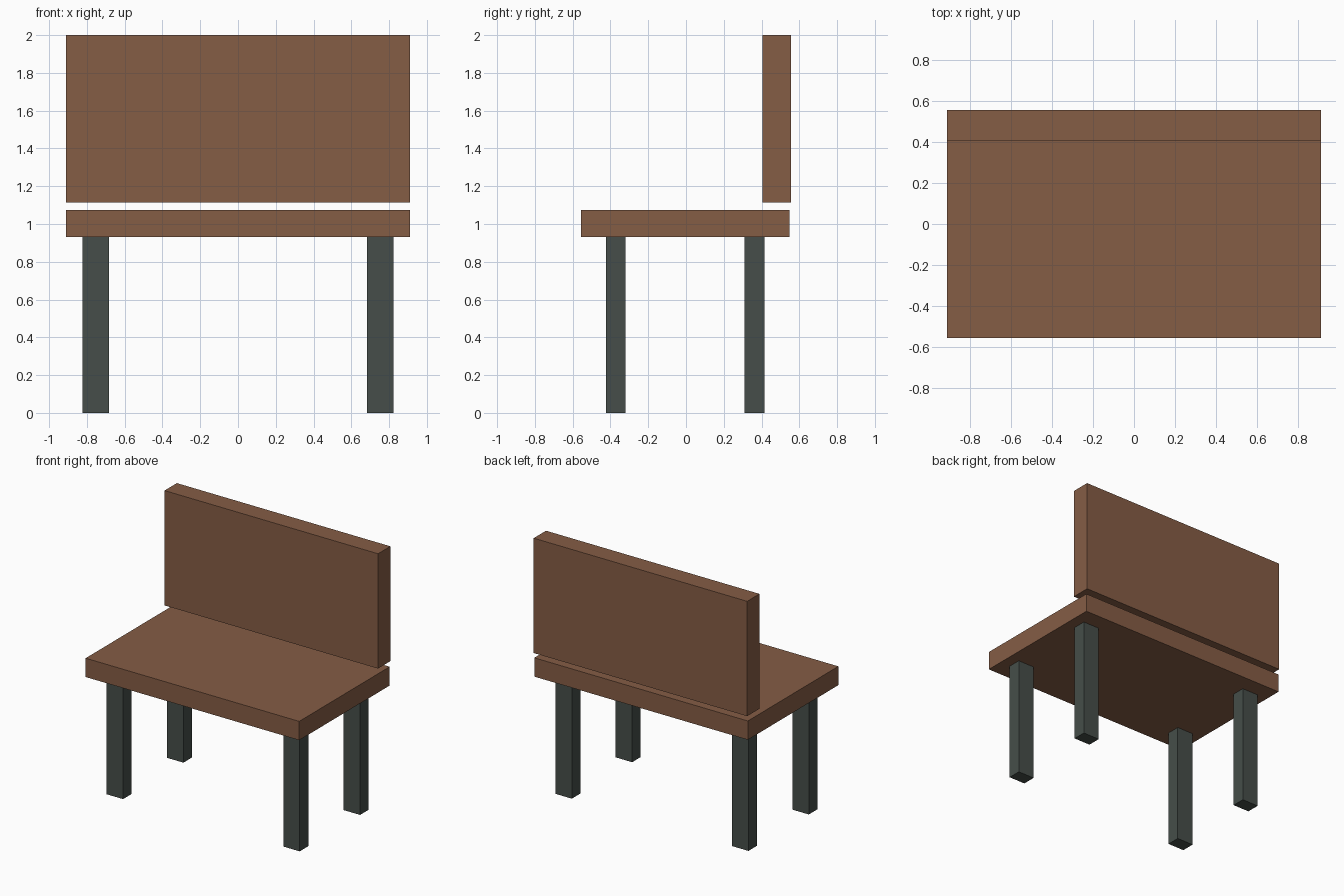
import bpy
import bmesh
from mathutils import Vector

if "Cube" in bpy.data.objects:
    bpy.data.objects.remove(bpy.data.objects["Cube"])


def material(name, rgb):
    m = bpy.data.materials.new(name)
    m.diffuse_color = (*rgb, 1.0)
    m.use_nodes = True
    m.node_tree.nodes["Principled BSDF"].inputs["Base Color"].default_value = m.diffuse_color
    return m


brown = material("brown_wood", (0.235, 0.109, 0.060))
dark_green = material("dark_green_metal", (0.061, 0.076, 0.067))


def box(name, low, high, mat):
    """Axis-aligned box between two corners."""
    low, high = Vector(low), Vector(high)
    size, centre = high - low, (low + high) / 2
    bm = bmesh.new()
    bmesh.ops.create_cube(bm, size=1.0)
    for v in bm.verts:
        v.co = Vector(a * b for a, b in zip(v.co, size))
    mesh = bpy.data.meshes.new(name)
    bm.to_mesh(mesh)
    bm.free()
    mesh.materials.append(mat)
    obj = bpy.data.objects.new(name, mesh)
    obj.location = centre
    bpy.context.collection.objects.link(obj)


# Seat slab and floating backrest
box("seat", (-0.91, -0.555, 0.93), (0.91, 0.547, 1.075), brown)
box("backrest", (-0.91, 0.405, 1.115), (0.91, 0.555, 2.0), brown)

# Four legs
for row, y in (("front", -0.372), ("back", 0.363)):
    for side, x in (("left", -0.753), ("right", 0.753)):
        box(f"{row}_{side}_leg", (x - 0.07, y - 0.052, 0),
            (x + 0.07, y + 0.052, 0.93), dark_green)
